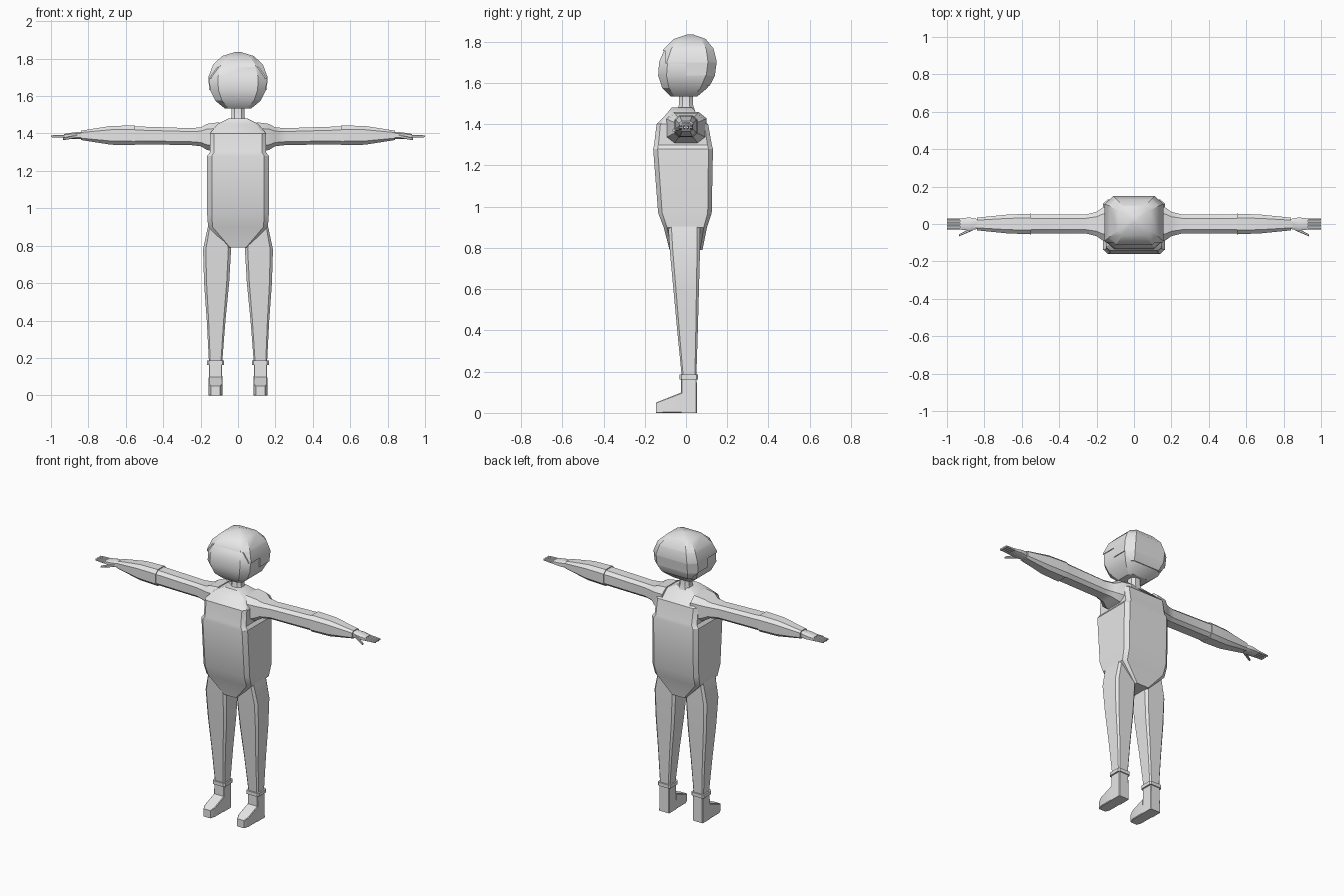
import bpy, bmesh, math
from mathutils import Vector

cube = bpy.data.objects.get("Cube")
if cube:
    bpy.data.objects.remove(cube)

grey = bpy.data.materials.new("plain_grey")
grey.use_nodes = True
grey.diffuse_color = (0.8, 0.8, 0.8, 1)
grey.node_tree.nodes["Principled BSDF"].inputs["Base Color"].default_value = grey.diffuse_color


def place(axis, position, a, b):
    """Put a cross-section point (a, b) at a position along an axis."""
    return {"z": (a, b, position), "x": (position, a, b), "y": (a, position, b)}[axis]


def loft(axis, rings, start, end, chamfer=0.2):
    """Skin chamfered box sections (position, half width, half depth).

    The section centre slides evenly from start to end.
    """
    bm = bmesh.new()
    loops = []
    first, last = rings[0][0], rings[-1][0]
    inner = 1 - chamfer
    for position, width, depth in rings:
        slide = (position - first) / (last - first)
        centre = Vector(start).lerp(Vector(end), slide)
        loop = []
        for sx, sy in ((1, 1), (-1, 1), (-1, -1), (1, -1)):
            corner = [(sx, sy * inner), (sx * inner, sy)]
            if sx != sy:
                corner.reverse()
            for u, v in corner:
                a, b = centre.x + u * width, centre.y + v * depth
                loop.append(bm.verts.new(place(axis, position, a, b)))
        loops.append(loop)
    for low, high in zip(loops, loops[1:]):
        for i in range(len(low)):
            bm.faces.new((low[i - 1], low[i], high[i], high[i - 1]))
    bm.faces.new(loops[0])
    bm.faces.new(loops[-1])
    return bm


def finish(name, bm, side=1):
    """Turn the mesh into a shaded object, mirrored when side is negative."""
    for vert in bm.verts:
        vert.co.x *= side
    bmesh.ops.recalc_face_normals(bm, faces=bm.faces)
    mesh = bpy.data.meshes.new(name)
    bm.to_mesh(mesh)
    bm.free()
    mesh.materials.append(grey)
    obj = bpy.data.objects.new(name, mesh)
    bpy.context.collection.objects.link(obj)
    bpy.ops.object.select_all(action="DESELECT")
    obj.select_set(True)
    bpy.context.view_layer.objects.active = obj
    bpy.ops.object.shade_smooth_by_angle(angle=math.radians(28))


# Torso with a tapered pelvis and sloping shoulders
torso_rings = [
    (0.79, 0.05, 0.08), (0.9, 0.16, 0.105), (0.97, 0.165, 0.13),
    (1.28, 0.165, 0.145), (1.3, 0.15, 0.14), (1.4, 0.15, 0.125),
    (1.45, 0.11, 0.075), (1.48, 0.05, 0.05),
]
finish("torso", loft("z", torso_rings, (0, 0), (0, -0.02), chamfer=0.15))
neck_rings = [(1.46, 0.045, 0.045), (1.49, 0.035, 0.035), (1.55, 0.035, 0.035)]
finish("neck", loft("z", neck_rings, (0, 0), (0, 0), chamfer=0.5))


# Rounded, boxy head
def head_form(radius):
    rings = []
    for degrees in range(25, 180, 25):
        angle = math.radians(degrees)
        width = radius * math.sin(angle) ** 0.9
        rings.append((1.675 - radius * math.cos(angle), width, width * 0.9))
    return loft("z", rings, (0, -0.01), (0, 0.02), chamfer=0.3)


finish("head", head_form(0.155))


# Raised hair shell, stepping lower towards the back
def hair(name, bottom, top, front):
    bm = head_form(0.16)
    cuts = (((0, 0, bottom), (0, 0, -1)), ((0, 0, top), (0, 0, 1)), ((0, front, 0), (0, -1, 0)))
    for point, normal in cuts:
        geom = bm.verts[:] + bm.edges[:] + bm.faces[:]
        bmesh.ops.bisect_plane(bm, geom=geom, plane_co=point, plane_no=normal, clear_outer=True)
        rim = [edge for edge in bm.edges if edge.is_boundary]
        if rim:
            bmesh.ops.holes_fill(bm, edges=rim, sides=0)
    finish(name, bm)


hair("hair_top", 1.755, 2, -1)
hair("hair_sides", 1.695, 1.755, -0.1)
hair("hair_back", 1.635, 1.695, 0)
hair("hair_nape", 1.585, 1.635, 0.1)

for side, label in ((1, "left"), (-1, "right")):
    # Arm flaring into the shoulder, with a wider sleeve on the forearm
    arm_rings = [
        (0.1, 0.1, 0.08), (0.165, 0.09, 0.07), (0.2, 0.065, 0.05),
        (0.26, 0.05, 0.045), (0.56, 0.05, 0.048),
    ]
    finish(label + "_arm", loft("x", arm_rings, (0, 1.38), (0, 1.39), chamfer=0.4), side)
    sleeve_rings = [(0.55, 0.055, 0.053), (0.68, 0.05, 0.05), (0.84, 0.034, 0.025)]
    finish(label + "_forearm", loft("x", sleeve_rings, (0, 1.39), (0, 1.39), chamfer=0.4), side)

    # Hand, fingers and thumb
    hand_rings = [(0.83, 0.025, 0.02), (0.88, 0.035, 0.018), (0.93, 0.03, 0.012)]
    finish(label + "_hand", loft("x", hand_rings, (0, 1.39), (0, 1.385), chamfer=0.4), side)
    for i, finger in enumerate(("index", "middle", "ring", "little")):
        y = 0.016 * (i - 1.5)
        finger_rings = [(0.91, 0.007, 0.009), (1, 0.005, 0.005)]
        bm = loft("x", finger_rings, (y, 1.385), (y, 1.385), chamfer=0.4)
        finish(f"{label}_{finger}_finger", bm, side)
    thumb_rings = [(0.86, 0.009, 0.009), (0.935, 0.006, 0.006)]
    finish(label + "_thumb", loft("x", thumb_rings, (-0.025, 1.385), (-0.06, 1.37), chamfer=0.4), side)

    # Leg tapering to the ankle, with a trouser cuff
    leg_rings = [
        (0.17, 0.035, 0.035), (0.4, 0.05, 0.05), (0.6, 0.067, 0.062),
        (0.78, 0.075, 0.073), (0.93, 0.045, 0.078),
    ]
    finish(label + "_leg", loft("z", leg_rings, (0.12, 0.015), (0.11, -0.01)), side)
    boot = (0.12, 0.014)
    cuff_rings = [(0.163, 0.045, 0.045), (0.185, 0.045, 0.045)]
    finish(label + "_cuff", loft("z", cuff_rings, boot, boot), side)

    # Boot: upright heel block and sloping toe wedge
    heel_rings = [(0, 0.037, 0.039), (0.17, 0.035, 0.038)]
    finish(label + "_heel", loft("z", heel_rings, boot, boot, chamfer=0.1), side)
    toe_rings = [(-0.145, 0.025, 0.025), (-0.115, 0.037, 0.031), (-0.02, 0.037, 0.05)]
    finish(label + "_toe", loft("y", toe_rings, (0.12, 0.025), (0.12, 0.05), chamfer=0.1), side)
